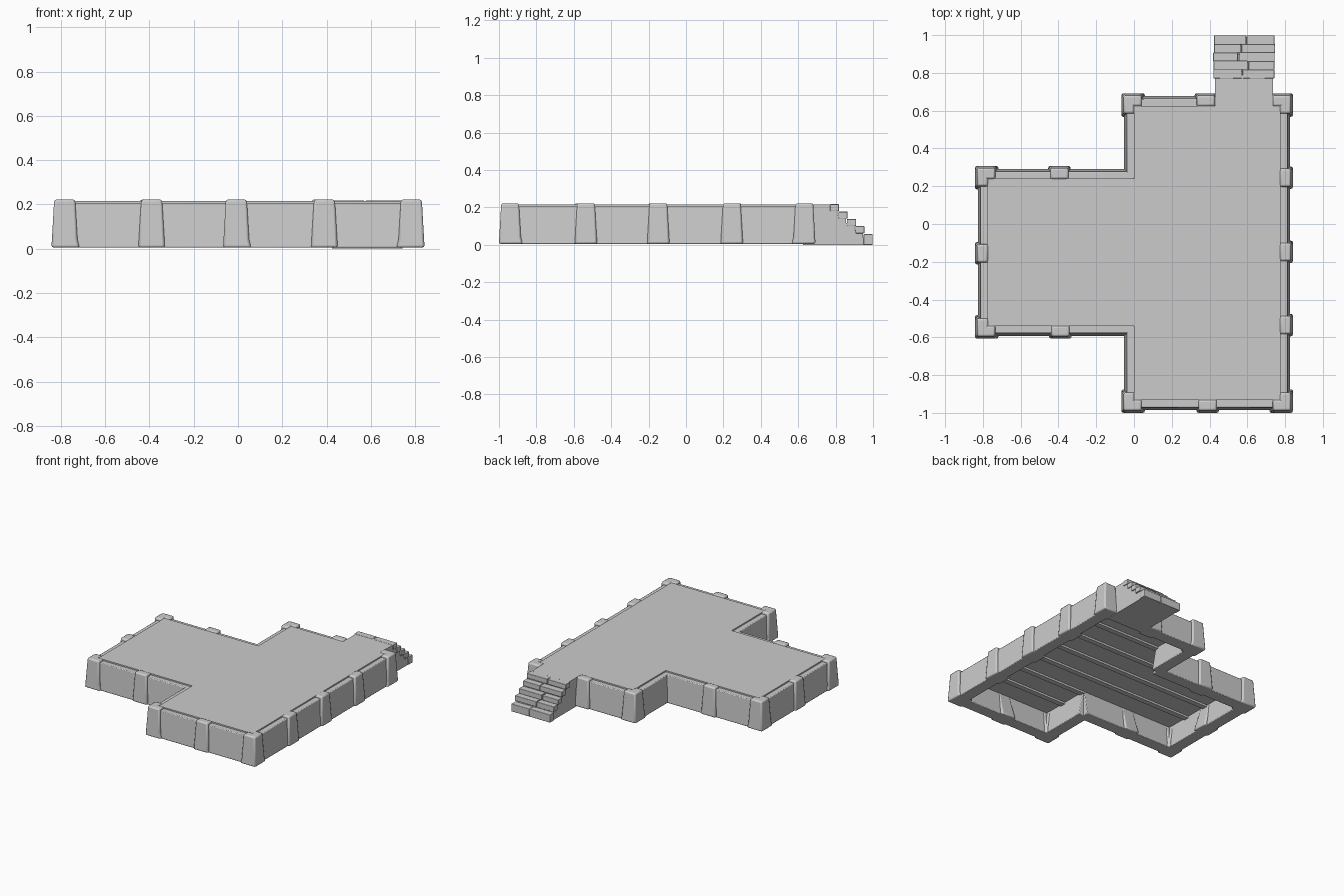
import bpy, bmesh, random

random.seed(4)
cube = bpy.data.objects.get("Cube")
if cube:
    bpy.data.objects.remove(cube, do_unlink=True)

stone = bpy.data.materials.new("grey_stone")
stone.use_nodes = True
GREY = (0.6, 0.6, 0.6, 1)
stone.diffuse_color = GREY
stone.node_tree.nodes["Principled BSDF"].inputs["Base Color"].default_value = GREY

BASE, RIM, DECK, CAP = 0.005, 0.205, 0.215, 0.222


def finish(name, bm, bevel=0.0):
    bmesh.ops.recalc_face_normals(bm, faces=bm.faces)
    mesh = bpy.data.meshes.new(name)
    bm.to_mesh(mesh)
    bm.free()
    mesh.materials.append(stone)
    ob = bpy.data.objects.new(name, mesh)
    bpy.context.collection.objects.link(ob)
    if bevel:
        mod = ob.modifiers.new("soft_edges", 'BEVEL')
        mod.width, mod.segments = bevel, 2
    bpy.ops.object.select_all(action='DESELECT')
    ob.select_set(True)
    bpy.context.view_layer.objects.active = ob
    bpy.ops.object.shade_smooth_by_angle(angle=0.6)
    return ob


def frustum(bm, low, high, z0, z1):
    """Tapered box between two rectangles (x0, x1, y0, y1)."""
    rings = []
    for (x0, x1, y0, y1), z in ((low, z0), (high, z1)):
        rings.append([bm.verts.new((x, y, z)) for x, y in
                      ((x0, y0), (x1, y0), (x1, y1), (x0, y1))])
    a, b = rings
    bm.faces.new(a[::-1])
    bm.faces.new(b)
    for i in range(4):
        j = (i + 1) % 4
        bm.faces.new((a[i], a[j], b[j], b[i]))


def box(bm, x0, x1, y0, y1, z0, z1):
    frustum(bm, (x0, x1, y0, y1), (x0, x1, y0, y1), z0, z1)


def rect(axis, edge, out, near, far, start, end):
    """Rectangle lying along a wall, given by distances outward from the deck edge."""
    across = sorted((edge + out * near, edge + out * far))
    along = [start, end]
    return (*along, *across) if axis == 'x' else (*across, *along)


# Deck edges
L, M, R = -0.775, 0.0, 0.775
FRONT, WING_F, WING_B, BACK = -0.933, -0.54, 0.24, 0.625
C = 0.0075  # corner posts sit just beyond the deck corner

# name, axis, deck edge, outward sign, run, post positions
WALLS = [
    ("front_wall", 'x', FRONT, -1, (M, R), (M - C, 0.39, R + C)),
    ("back_wall", 'x', BACK, 1, (M, R), (M - C, 0.38, R + C)),
    ("left_wall", 'y', R, 1, (FRONT, BACK),
     (FRONT - C, -0.535, -0.148, 0.245, BACK + C)),
    ("inner_front_wall", 'y', M, -1, (FRONT, WING_F), (FRONT - C,)),
    ("inner_back_wall", 'y', M, -1, (WING_B, BACK), (BACK + C,)),
    ("wing_front_wall", 'x', WING_F, -1, (L, M), (L - C, -0.39)),
    ("wing_back_wall", 'x', WING_B, 1, (L, M), (L - C, -0.395)),
    ("right_wall", 'y', L, -1, (WING_F, WING_B), (WING_F - C, -0.155, WING_B + C)),
]

for name, axis, edge, out, (start, end), posts in WALLS:
    bm = bmesh.new()
    frustum(bm, rect(axis, edge, out, -0.04, 0.052, start, end),
            rect(axis, edge, out, -0.005, 0.038, start, end), BASE, RIM)
    finish(name, bm, 0.005)
    bm = bmesh.new()
    for p in posts:
        frustum(bm, rect(axis, edge, out, -0.06, 0.067, p - 0.06, p + 0.06),
                rect(axis, edge, out, 0, 0.055, p - 0.047, p + 0.047), BASE, CAP)
    finish(name.replace("wall", "posts"), bm, 0.01)

# Deck slab
bm = bmesh.new()
outline = [(M, FRONT), (R, FRONT), (R, BACK), (M, BACK),
           (M, WING_B), (L, WING_B), (L, WING_F), (M, WING_F)]
face = bm.faces.new([bm.verts.new((x, y, DECK)) for x, y in outline])
geom = bmesh.ops.extrude_face_region(bm, geom=[face])["geom"]
for v in geom:
    if isinstance(v, bmesh.types.BMVert):
        v.co.z -= 0.025
finish("deck", bm)

# Joists under the deck
bm = bmesh.new()
for i in range(7):
    y = -0.75 + i * 0.2
    x0 = L if WING_F < y < WING_B else M
    box(bm, x0, R, y - 0.02, y + 0.02, DECK - 0.04, DECK - 0.02)
finish("deck_joists", bm)

# Stair landing
S0, S1 = 0.43, 0.737
bm = bmesh.new()
box(bm, S0, S1, BACK, 0.79, 0, DECK)
finish("stair_landing", bm)

# Steps: a solid core with two overhanging blocks per tread
core, blocks = bmesh.new(), bmesh.new()
tops = (0.218, 0.178, 0.138, 0.1, 0.058)
joints = (0.575, 0.605, 0.555, 0.565, 0.595)
for i, (top, joint) in enumerate(zip(tops, joints)):
    y1 = 0.82 + i * 0.045
    box(core, S0, S1, 0.78, y1 - 0.01, 0, top - 0.02)
    low = 0 if i == 4 else top - 0.038
    for x0, x1 in ((S0 - 0.008, joint - 0.003), (joint + 0.003, S1 + 0.008)):
        j = random.uniform(-0.003, 0.003)
        box(blocks, x0 + j, x1 + j, y1 - 0.05, y1 - abs(j), low, top + j * 0.5)
finish("stair_core", core)
finish("stair_blocks", blocks, 0.003)
